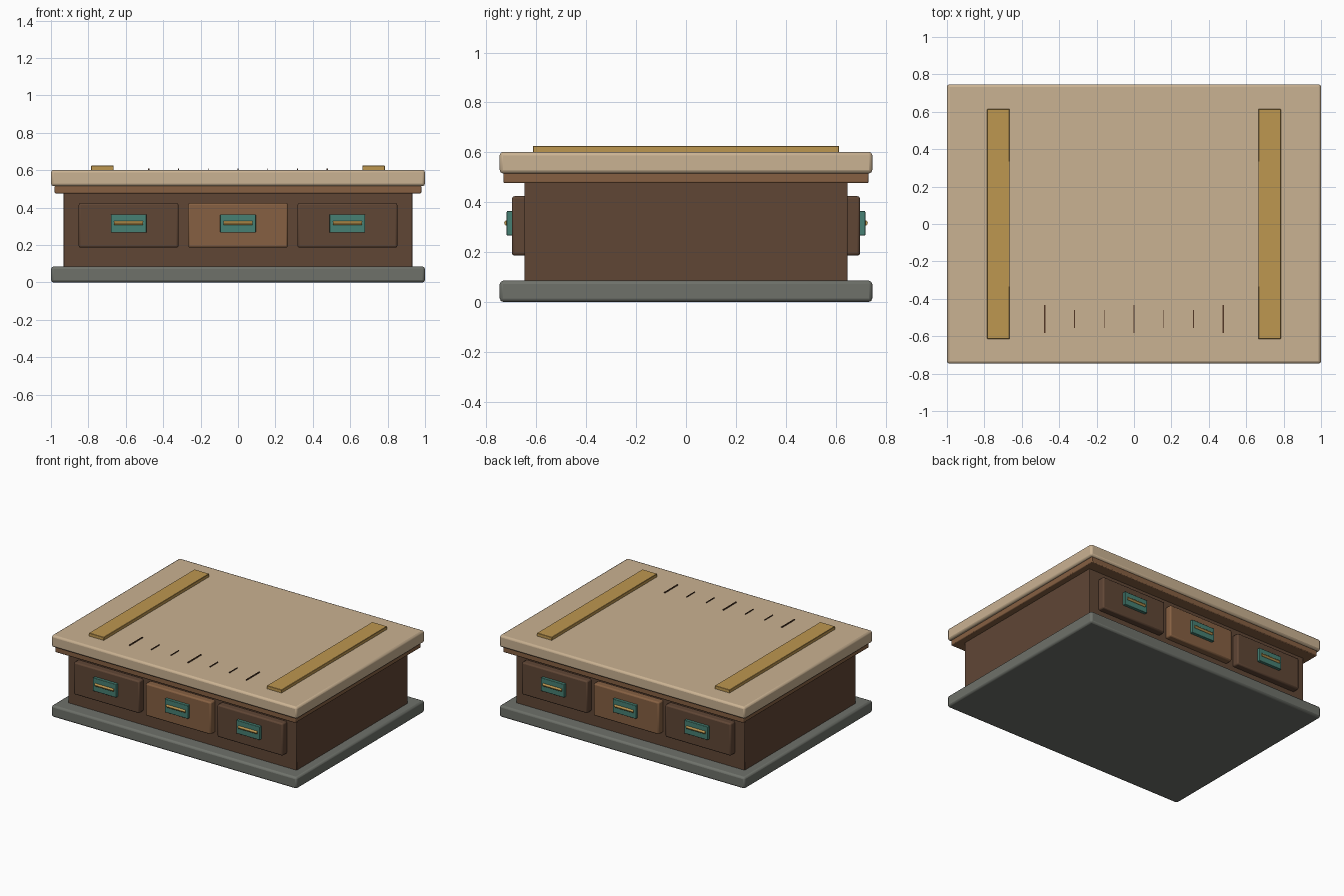
import bpy
import math

cube = bpy.data.objects.get("Cube")
if cube:
    bpy.data.objects.remove(cube, do_unlink=True)


def material(name, rgb):
    """Flat material from an sRGB triple (0-255)."""
    lin = [((c / 255 + 0.055) / 1.055) ** 2.4 for c in rgb]
    mat = bpy.data.materials.new(name)
    mat.use_nodes = True
    mat.diffuse_color = (*lin, 1)
    mat.node_tree.nodes["Principled BSDF"].inputs["Base Color"].default_value = (*lin, 1)
    return mat


tan = material("tan wood", (202, 178, 146))
brass = material("brass", (190, 151, 80))
dark = material("dark wood", (96, 70, 53))
mid = material("mid wood", (134, 96, 66))
stone = material("grey stone", (110, 113, 106))
teal = material("teal patina", (70, 128, 115))
ink = material("dark groove", (84, 56, 38))


def finish(obj, name, mat, bevel, segments):
    obj.name = name
    obj.data.materials.append(mat)
    if bevel:
        mod = obj.modifiers.new("Bevel", 'BEVEL')
        mod.width = bevel
        mod.segments = segments
    bpy.ops.object.shade_smooth_by_angle(angle=math.radians(30))
    return obj


def box(name, x, y, z, mat, bevel=0.0, segments=2):
    """Box spanning the (low, high) pairs x, y and z."""
    spans = (x, y, z)
    bpy.ops.mesh.primitive_cube_add(size=1, location=[(a + b) / 2 for a, b in spans])
    obj = bpy.context.object
    obj.scale = [abs(b - a) for a, b in spans]
    bpy.ops.object.transform_apply(location=False, rotation=False, scale=True)
    return finish(obj, name, mat, bevel, segments)


def slab(name, hx, hy, z, mat, bevel):
    return box(name, (-hx, hx), (-hy, hy), z, mat, bevel)


# Plinth, cabinet, moulding and top
slab("plinth", 1.0, 0.747, (0, 0.085), stone, 0.014)
slab("cabinet_body", 0.932, 0.648, (0.075, 0.485), dark, 0.004)
slab("top_moulding", 0.98, 0.732, (0.476, 0.518), mid, 0.006)
slab("table_top", 1.0, 0.747, (0.515, 0.602), tan, 0.014)

# Brass strips on the top
for label, s in (("left", 1), ("right", -1)):
    xs = sorted((s * 0.665, s * 0.785))
    box(label + "_strip", xs, (-0.614, 0.614), (0.595, 0.625), brass, 0.002, 1)

# Measuring marks, every third one longer
for i in range(-3, 4):
    long = i % 3 == 0
    half, w = (0.076, 0.004) if long else (0.047, 0.0025)
    x = i * 0.159
    box(f"mark_{i + 4}", (x - w, x + w), (-0.508 - half, -0.508 + half),
        (0.6, 0.608), ink)

# Drawers with pulls, front and back
for side, s in (("front", -1), ("back", 1)):
    for i, place in ((-1, "right"), (0, "middle"), (1, "left")):
        x = i * 0.585
        tag = f"{side}_{place}_"
        box(tag + "drawer", (x - 0.267, x + 0.267), sorted((s * 0.63, s * 0.698)),
            (0.186, 0.424), dark if i else mid, 0.01)
        box(tag + "pull_plate", (x - 0.095, x + 0.095), sorted((s * 0.69, s * 0.719)),
            (0.266, 0.364), teal, 0.003)
        bpy.ops.mesh.primitive_cylinder_add(
            vertices=12, radius=0.011, depth=0.154,
            location=(x, s * 0.718, 0.317), rotation=(0, math.pi / 2, 0))
        finish(bpy.context.object, tag + "pull_bar", brass, 0, 0)
